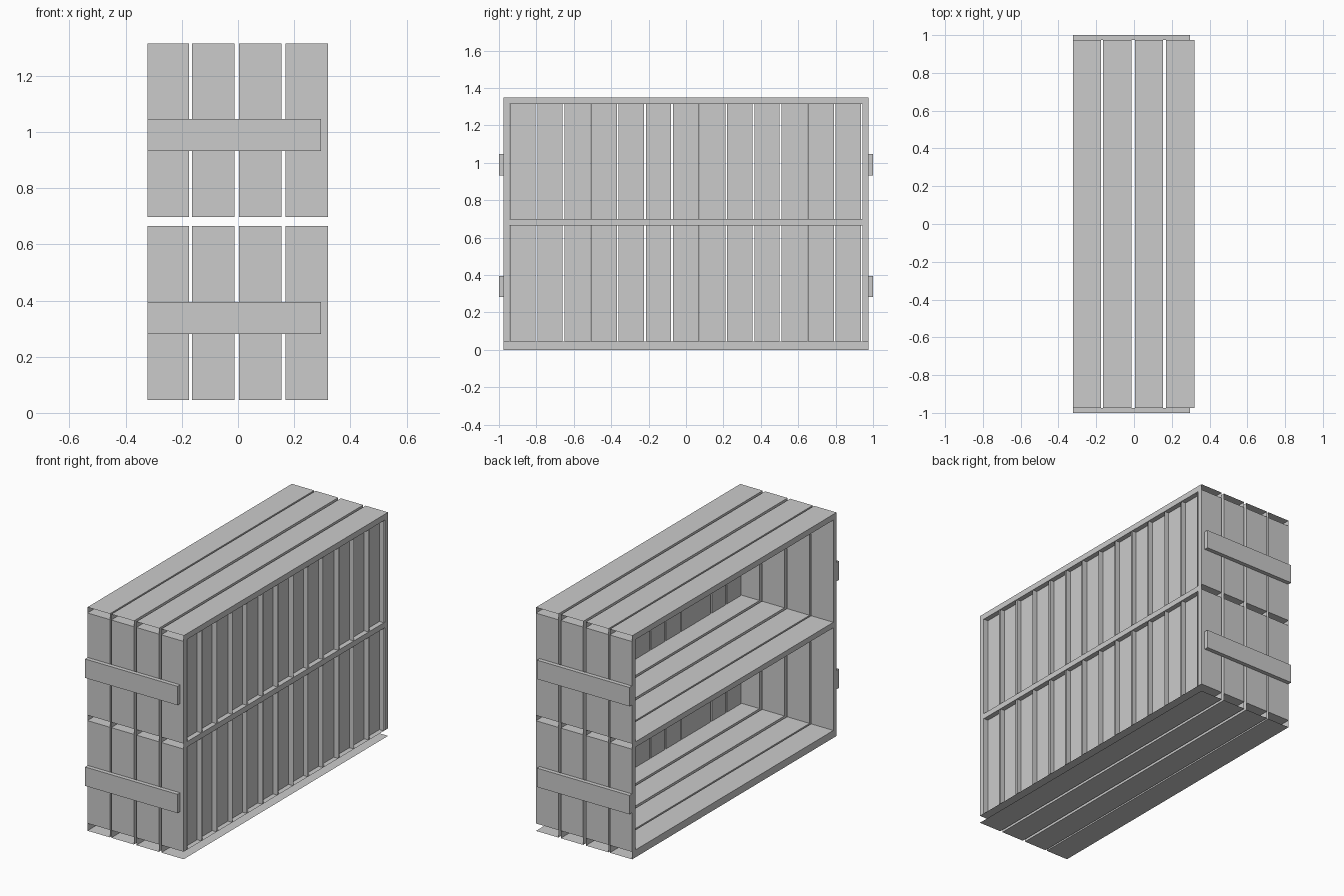
import bpy, bmesh

if "Cube" in bpy.data.objects:
    bpy.data.objects.remove(bpy.data.objects["Cube"])

FACES = {
    "-x": (0, 4, 6, 2), "+x": (1, 3, 7, 5),
    "-y": (0, 1, 5, 4), "+y": (2, 6, 7, 3),
    "-z": (0, 2, 3, 1), "+z": (4, 5, 7, 6),
}


def boards(name, specs):
    """One object made of boards: ((x0,x1),(y0,y1),(z0,z1), open sides)."""
    bm = bmesh.new()
    for xs, ys, zs, omit in specs:
        v = [bm.verts.new((x, y, z)) for z in zs for y in ys for x in xs]
        for side, idx in FACES.items():
            if side not in omit:
                bm.faces.new([v[i] for i in idx])
    mesh = bpy.data.meshes.new(name)
    bm.to_mesh(mesh)
    bm.free()
    obj = bpy.data.objects.new(name, mesh)
    bpy.context.collection.objects.link(obj)


PLANKS = [(-0.323, -0.174), (-0.164, -0.013), (0.004, 0.154), (0.17, 0.32)]
TIERS = [(0.045, 0.665), (0.698, 1.315)]
Y = 0.975      # half length of the shelves
T = 0.03       # plank thickness

# Shelves: four long planks each, open at both ends
for name, z in (("bottom_shelf", (0, 0.045)),
                ("middle_shelf", (0.665, 0.698)),
                ("top_shelf", (1.315, 1.35))):
    specs = []
    for i, xs in enumerate(PLANKS):
        omit = {"-y", "+y"}
        if name == "bottom_shelf" and i == 3:
            omit.add("+x")      # open rear edge
        specs.append((xs, (-Y, Y), z, omit))
    boards(name, specs)

for level, (z0, z1) in zip(("lower", "upper"), TIERS):
    mid = 0.338 if level == "lower" else 0.99
    for end, s in (("front", -1), ("back", 1)):
        # End walls: four upright planks
        ys = tuple(sorted((s * Y, s * (Y - T))))
        boards(f"{level}_{end}_wall",
               [(xs, ys, (z0, z1), {"-z", "+z"}) for xs in PLANKS])
        # Cross batten outside each end wall
        ys = tuple(sorted((s * Y, s * 1.0)))
        boards(f"{level}_{end}_batten",
               [((-0.322, 0.296), ys, (mid - 0.057, mid + 0.057), set())])

    # Rear slats: thirteen upright trays open to the outside
    pitch = 1.885 / 13
    specs = []
    for i in range(13):
        y0 = -0.945 + i * pitch
        left = 0.001 if i in (3, 7, 11) else 0.005
        right = 0.001 if i in (2, 6, 10) else 0.005
        specs.append(((0.29, 0.32), (y0 + left, y0 + pitch - right),
                      (z0, z1), {"+x", "-z", "+z"}))
    boards(f"{level}_rear_slats", specs)
